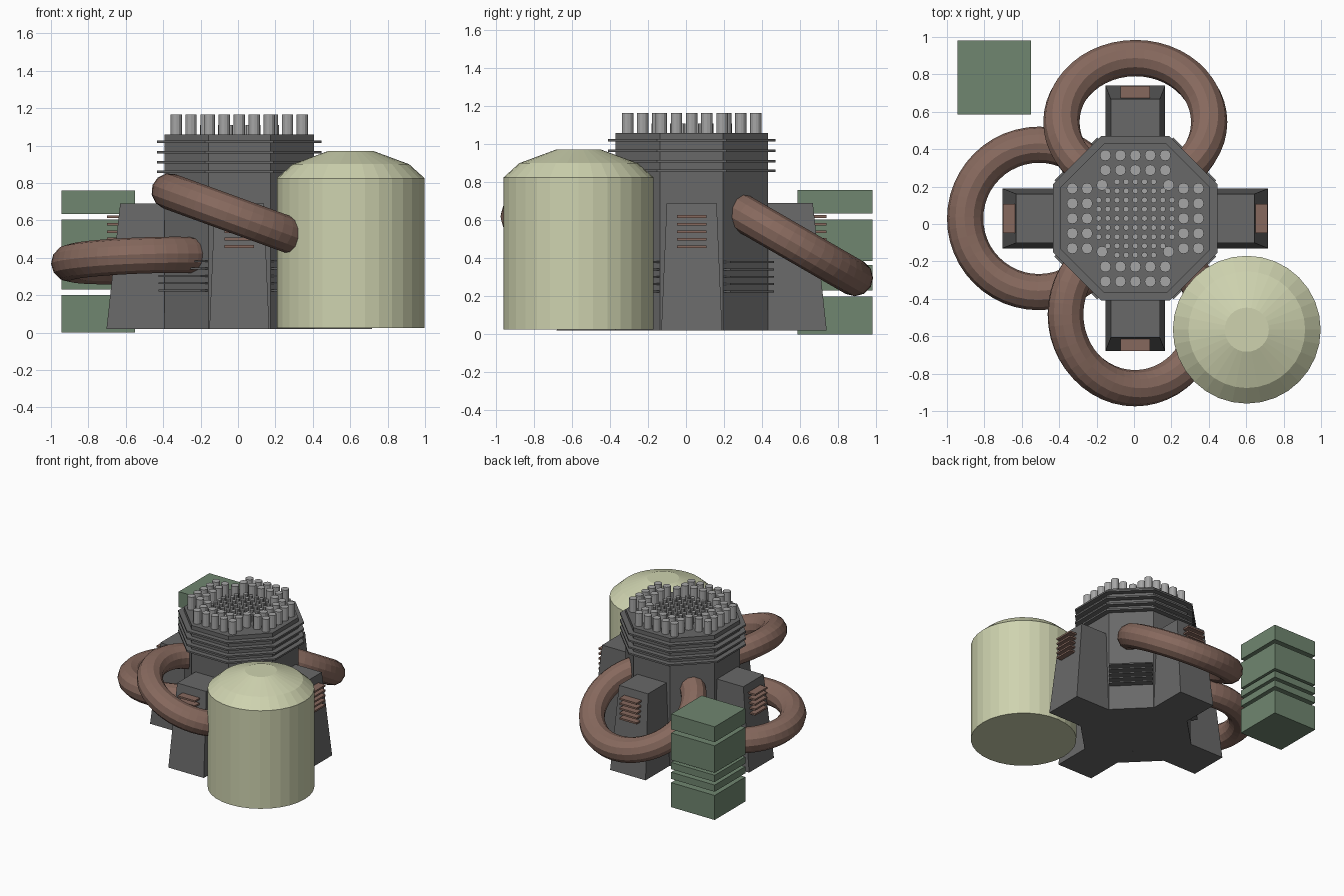
import bpy, bmesh, math
from mathutils import Matrix, Vector

if "Cube" in bpy.data.objects:
    bpy.data.objects.remove(bpy.data.objects["Cube"])

CX, CY = 0.007, 0.03      # centre of the tower
CENTRE = Matrix.Translation((CX, CY, 0))


def material(name, r, g, b):
    m = bpy.data.materials.new(name)
    m.diffuse_color = (r, g, b, 1)
    m.use_nodes = True
    m.node_tree.nodes["Principled BSDF"].inputs["Base Color"].default_value = m.diffuse_color
    return m


GREY = material("dark grey", 0.14, 0.14, 0.14)
PIN = material("light grey", 0.38, 0.38, 0.38)
BROWN = material("pipe brown", 0.24, 0.14, 0.11)
CREAM = material("tank cream", 0.62, 0.65, 0.43)
GREEN = material("crate green", 0.16, 0.24, 0.16)


def finish(name, bm, mat):
    bmesh.ops.recalc_face_normals(bm, faces=bm.faces)
    me = bpy.data.meshes.new(name)
    bm.to_mesh(me)
    bm.free()
    me.materials.append(mat)
    ob = bpy.data.objects.new(name, me)
    bpy.context.collection.objects.link(ob)
    return ob


def box(bm, x0, x1, y0, y1, z0, z1, mat=Matrix()):
    m = mat @ Matrix.Translation(((x0 + x1) / 2, (y0 + y1) / 2, (z0 + z1) / 2))
    m = m @ Matrix.Diagonal((x1 - x0, y1 - y0, z1 - z0, 1))
    return bmesh.ops.create_cube(bm, size=1, matrix=m)["verts"]


def cylinder(bm, x, y, z0, z1, r, sides, turn=0.0):
    m = Matrix.Translation((x, y, (z0 + z1) / 2)) @ Matrix.Rotation(turn, 4, 'Z')
    bmesh.ops.create_cone(bm, cap_ends=True, segments=sides, radius1=r, radius2=r,
                          depth=z1 - z0, matrix=m)


def octagon(bm, apothem, z0, z1):
    cylinder(bm, CX, CY, z0, z1, apothem / math.cos(math.pi / 8), 8, math.pi / 8)


def ring(bm, profile, sides, place):
    """Skin a surface of revolution from (radius, z) points, capped at both ends."""
    loops = []
    for r, z in profile:
        loops.append([bm.verts.new(place @ Vector((r * math.cos(a), r * math.sin(a), z)))
                      for a in (2 * math.pi * i / sides for i in range(sides))])
    for lo, hi in zip(loops, loops[1:]):
        for i in range(sides):
            j = (i + 1) % sides
            bm.faces.new((lo[i], lo[j], hi[j], hi[i]))
    bm.faces.new(loops[0])
    bm.faces.new(loops[-1])


# octagonal tower
bm = bmesh.new()
octagon(bm, 0.40, 0.02, 1.06)
finish("tower", bm, GREY)

# collar fins near the top
bm = bmesh.new()
for z in (0.86, 0.91, 0.965, 1.02):
    octagon(bm, 0.44, z - 0.007, z + 0.007)
finish("collar_fins", bm, GREY)

# four tapered buttresses and their brown vents
butt, vents = bmesh.new(), bmesh.new()
for k in range(4):
    turn = CENTRE @ Matrix.Rotation(k * math.pi / 2, 4, 'Z')
    vs = box(butt, 0.2, 0.71, -0.16, 0.16, 0.02, 0.69)
    for v in vs:
        if v.co.z > 0.5:
            v.co.y *= 0.82
            if v.co.x > 0.5:
                v.co.x = 0.637
        v.co = turn @ v.co
    for i in range(5):
        z = 0.46 + 0.04 * i
        box(vents, 0.6, 0.708, -0.078, 0.078, z - 0.007, z + 0.007, turn)
finish("buttresses", butt, GREY)
finish("buttress_vents", vents, BROWN)

# thin cooling fins on the diagonal faces
bm = bmesh.new()
for k in range(4):
    turn = CENTRE @ Matrix.Rotation(math.pi / 4 + k * math.pi / 2, 4, 'Z')
    for i in range(5):
        z = 0.225 + 0.039 * i
        box(bm, 0.38, 0.45, -0.162, 0.162, z - 0.005, z + 0.005, turn)
finish("cooling_fins", bm, GREY)

# large rods around the top, small rods in the middle
bm = bmesh.new()
steps = [-0.16, -0.08, 0, 0.08, 0.16]
for s in steps:
    for d in (-0.337, -0.258, 0.258, 0.337):
        cylinder(bm, CX + s, CY + d, 1.05, 1.165, 0.03, 12)
        cylinder(bm, CX + d, CY + s, 1.05, 1.165, 0.03, 12)
for sx in (-1, 1):
    for sy in (-1, 1):
        cylinder(bm, CX + sx * 0.178, CY + sy * 0.178, 1.05, 1.165, 0.03, 12)
finish("large_rods", bm, PIN)

bm = bmesh.new()
for i in range(-4, 5):
    for j in range(-4, 5):
        if abs(i) + abs(j) < 7:
            cylinder(bm, CX + i * 0.049, CY + j * 0.049, 1.05, 1.11, 0.016, 10)
finish("small_rods", bm, PIN)

# round storage tank with a faceted dome
bm = bmesh.new()
ring(bm, [(0.395, 0.025), (0.395, 0.825), (0.312, 0.90), (0.118, 0.972)], 32,
     Matrix.Translation((0.603, -0.565, 0)))
finish("storage_tank", bm, CREAM)


# three tilted pipe loops
def pipe_loop(name, loc, rx, ry):
    bpy.ops.mesh.primitive_torus_add(
        major_segments=48, minor_segments=12, major_radius=0.395, minor_radius=0.097,
        location=loc, rotation=(math.radians(rx), math.radians(ry), 0))
    ob = bpy.context.object
    ob.name = name
    ob.data.materials.append(BROWN)


pipe_loop("back_pipe_loop", (0.007, 0.545, 0.495), -30, 0)
pipe_loop("front_pipe_loop", (0.005, -0.483, 0.62), 0, 20)
pipe_loop("left_pipe_loop", (-0.508, 0.03, 0.385), -4, -2)

# stack of green slabs
bm = bmesh.new()
for z0, z1 in ((0, 0.20), (0.23, 0.285), (0.31, 0.365), (0.385, 0.605), (0.635, 0.76)):
    box(bm, -0.945, -0.552, 0.585, 0.98, z0, z1)
finish("slab_stack", bm, GREEN)
